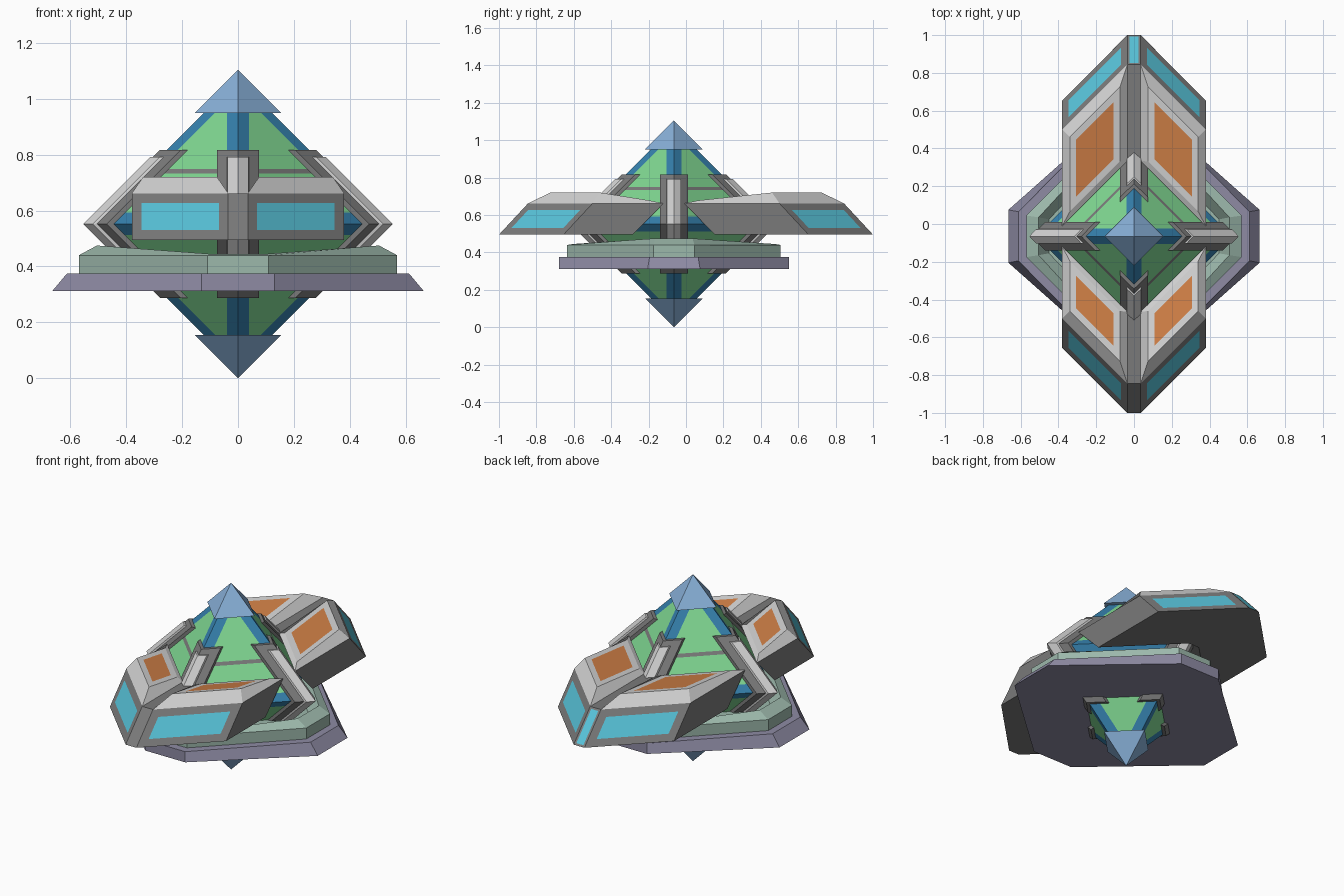
import bpy, bmesh
from mathutils import Vector

cube = bpy.data.objects.get("Cube")
if cube:
    bpy.data.objects.remove(cube, do_unlink=True)

CY, CZ, R = -0.065, 0.5525, 0.52      # gem centre and half size


def material(name, hex_code):
    rgb = [int(hex_code[i:i + 2], 16) / 255 for i in (0, 2, 4)]
    lin = [c / 12.92 if c < 0.04 else ((c + 0.055) / 1.055) ** 2.4 for c in rgb]
    m = bpy.data.materials.new(name)
    m.use_nodes = True
    m.diffuse_color = (*lin, 1)
    m.node_tree.nodes["Principled BSDF"].inputs["Base Color"].default_value = (*lin, 1)
    return m


DARK = material("dark grey", "7a7a7a")
LIGHT = material("light grey", "d2d2d2")
CYAN = material("cyan", "58c4da")
ORANGE = material("orange", "cf7f46")
GREEN = material("green", "80d892")
BLUE = material("deep blue", "3580ad")
PALE = material("pale blue", "88b0d8")
SAGE = material("sage", "9cb8ab")
PURPLE = material("dusty purple", "8e8ba4")


def finish(bm, name, mats):
    bmesh.ops.recalc_face_normals(bm, faces=bm.faces)
    mesh = bpy.data.meshes.new(name)
    bm.to_mesh(mesh)
    bm.free()
    for m in mats:
        mesh.materials.append(m)
    obj = bpy.data.objects.new(name, mesh)
    bpy.context.collection.objects.link(obj)
    return obj


def loft(rings):
    """Closed solid through equal-length rings; returns bmesh, bands, last cap."""
    bm = bmesh.new()
    loops = [[bm.verts.new(p) for p in ring] for ring in rings]
    n = len(loops[0])
    bands = [[bm.faces.new((a[i], a[(i + 1) % n], b[(i + 1) % n], b[i]))
              for i in range(n)] for a, b in zip(loops, loops[1:])]
    bm.faces.new(loops[0][::-1])
    cap = bm.faces.new(loops[-1])
    bmesh.ops.recalc_face_normals(bm, faces=bm.faces)
    return bm, bands, cap


def inset(bm, face, width, index):
    bmesh.ops.inset_individual(bm, faces=[face], thickness=width, use_even_offset=True)
    face.material_index = index


# Gem: octahedron with blue edge bands, green panels and grey stripes
bm = bmesh.new()
tips = [Vector(v) * R + Vector((0, CY, CZ)) for v in
        ((1, 0, 0), (0, 1, 0), (-1, 0, 0), (0, -1, 0), (0, 0, 1), (0, 0, -1))]
vs = [bm.verts.new(t) for t in tips]
panels = []
for i in range(4):
    for pole in (4, 5):
        panels.append(bm.faces.new((vs[i], vs[(i + 1) % 4], vs[pole])))
bmesh.ops.recalc_face_normals(bm, faces=bm.faces)
for f in panels:
    inset(bm, f, 0.049, 1)
for h in (0.18, 0.197):
    for s in (1, -1):
        geom = [f for f in bm.faces if f.material_index == 1]
        geom += list({e for f in geom for e in f.edges}) + list({v for f in geom for v in f.verts})
        bmesh.ops.bisect_plane(bm, geom=geom, plane_co=(0, 0, CZ + s * h), plane_no=(0, 0, 1))
for f in bm.faces:
    if f.material_index == 1 and 0.18 < abs(f.calc_center_median().z - CZ) < 0.197:
        f.material_index = 2
finish(bm, "gem", [BLUE, GREEN, DARK])

# Pyramid caps on the top and bottom of the gem
for name, s in (("top_cap", 1), ("bottom_cap", -1)):
    bm = bmesh.new()
    w, base = 0.155, CZ + s * 0.3975
    ring = [bm.verts.new((x * w, CY + y * w, base)) for x, y in ((1, 0), (0, 1), (-1, 0), (0, -1))]
    tip = bm.verts.new((0, CY, CZ + s * CZ))
    bm.faces.new(ring)
    for i in range(4):
        bm.faces.new((ring[i], ring[(i + 1) % 4], tip))
    finish(bm, name, [PALE])


# Clamps: chevron bars bent over the four upright edges of the gem
def clamp(name, k, section, height, mat):
    rings = []
    for dz in (-height, 0, height):
        ring = []
        for t, off in section:
            r = R - abs(dz) + off
            x, y = ((t, -r), (r, t), (-t, r), (-r, -t))[k]
            ring.append((x, CY + y, CZ + dz))
        rings.append(ring)
    finish(loft(rings)[0], name, [mat])


saddle = [(0, -0.02), (0.075, -0.095), (0.075, -0.05), (0, 0.024), (-0.075, -0.05), (-0.075, -0.095)]
ridge = [(0.045, -0.05), (0.037, 0.0), (0, 0.034), (-0.037, 0.0), (-0.045, -0.05)]
for k, side in enumerate(("front", "left", "back", "right")):
    clamp(side + "_clamp_base", k, saddle, 0.265, DARK)
    clamp(side + "_clamp_ridge", k, ridge, 0.24, LIGHT)


# Wings: slanted half shells on either side of a central keel
def wing_ring(sx, sy, x0, x1, outer, inner, z_out, z_in):
    def far(x):
        return (sx * x, sy * (outer - abs(x)), z_out)

    def near(x):
        return (sx * x, CY + sy * (inner - abs(x)), z_in)
    return [far(x0), far(x1), near(x1), near(x0)]


for end, sy in (("front", -1), ("back", 1)):
    for side, sx in (("left", 1), ("right", -1)):
        bm, bands, top = loft([
            wing_ring(sx, sy, 0.035, 0.38, 1.035, 0.60, 0.495, 0.495),
            wing_ring(sx, sy, 0.035, 0.38, 0.88, 0.435, 0.662, 0.662),
            wing_ring(sx, sy, 0.075, 0.34, 0.80, 0.47, 0.72, 0.678)])
        for f in bands[1] + [top]:
            f.material_index = 1
        inset(bm, top, 0.034, 2)
        inset(bm, bands[0][0], 0.042, 3)
        finish(bm, f"{end}_{side}_wing", [DARK, LIGHT, ORANGE, CYAN])
    bm, bands, top = loft([
        wing_ring(1, sy, -0.035, 0.035, 1.035, 0.60, 0.495, 0.495),
        wing_ring(1, sy, -0.035, 0.035, 0.88, 0.435, 0.662, 0.662)])
    if sy > 0:
        inset(bm, bands[0][0], 0.012, 1)
    finish(bm, end + "_keel", [DARK, CYAN])


# Base plates: stretched octagons around the gem
def octagon(w, d, cx, cy, z_side, z_end):
    quarter = [(w, cy, z_side), (cx, d, z_end)]
    pts = []
    for sx, sy in ((1, 1), (-1, 1), (-1, -1), (1, -1)):
        part = [(sx * x, CY + sy * y, z) for x, y, z in quarter]
        pts += part if sx * sy > 0 else part[::-1]
    return pts


finish(loft([octagon(0.665, 0.615, 0.13, 0.14, 0.312, 0.312),
             octagon(0.612, 0.615, 0.13, 0.13, 0.375, 0.375)])[0], "lower_plate", [PURPLE])
finish(loft([octagon(0.57, 0.57, 0.11, 0.11, 0.37, 0.37),
             octagon(0.57, 0.57, 0.11, 0.11, 0.44, 0.44),
             octagon(0.505, 0.54, 0.10, 0.10, 0.475, 0.445),
             octagon(0.45, 0.47, 0.09, 0.09, 0.40, 0.40)])[0], "upper_plate", [SAGE])
